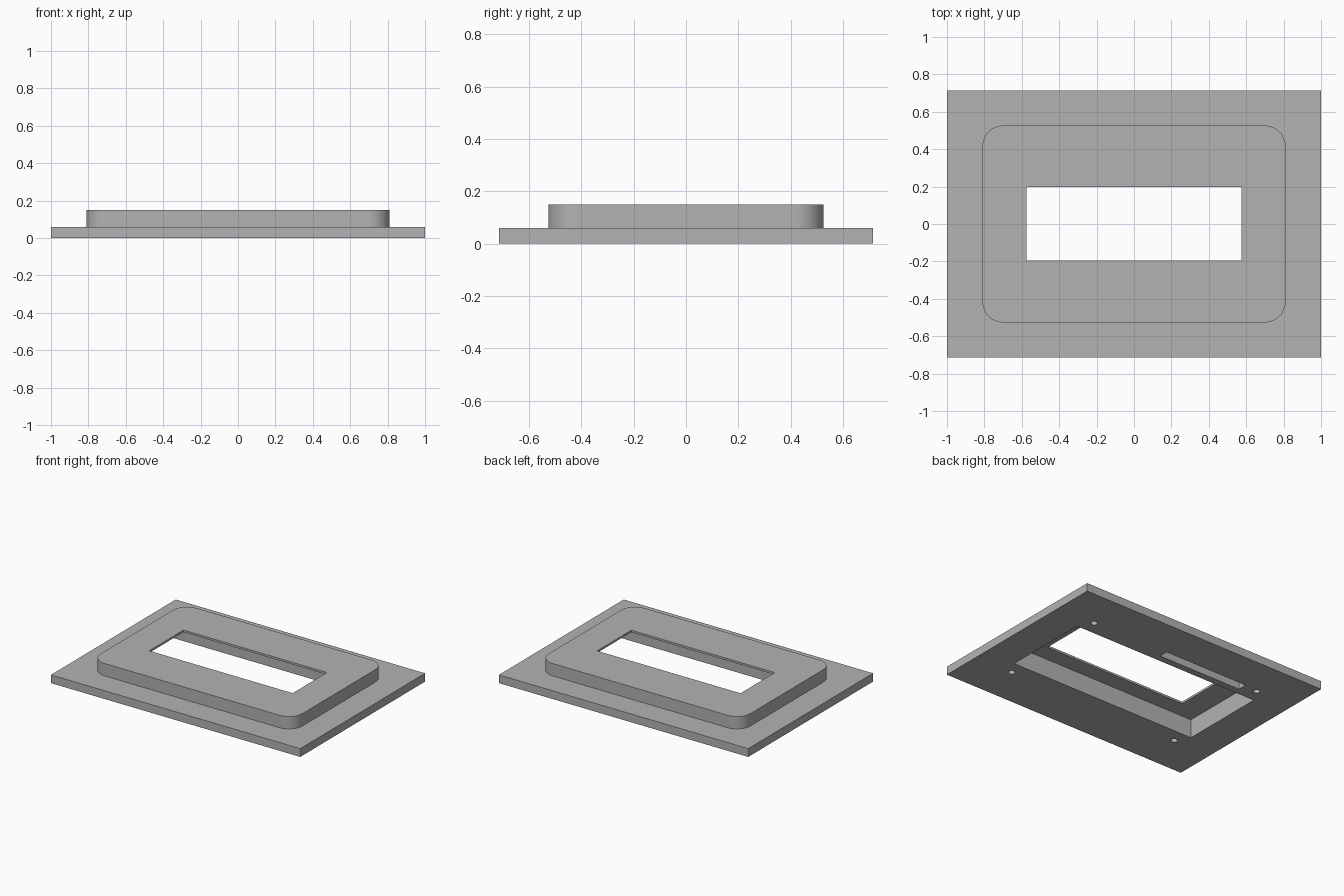
import bpy
import bmesh
from mathutils import Matrix

if "Cube" in bpy.data.objects:
    bpy.data.objects.remove(bpy.data.objects["Cube"], do_unlink=True)

grey = bpy.data.materials.new("plain grey")
grey.use_nodes = True
grey.diffuse_color = (0.45, 0.45, 0.45, 1)
grey.node_tree.nodes["Principled BSDF"].inputs["Base Color"].default_value = (0.45, 0.45, 0.45, 1)


def finish(name, bm):
    mesh = bpy.data.meshes.new(name)
    bm.to_mesh(mesh)
    bm.free()
    mesh.materials.append(grey)
    obj = bpy.data.objects.new(name, mesh)
    bpy.context.collection.objects.link(obj)
    return obj


def box(name, x, y, z, radius=0):
    """Box from (low, high) ranges, with optional rounded upright corners."""
    bm = bmesh.new()
    size = [r[1] - r[0] for r in (x, y, z)]
    centre = [(r[0] + r[1]) / 2 for r in (x, y, z)]
    bmesh.ops.create_cube(bm, size=1, matrix=Matrix.Translation(centre) @ Matrix.Diagonal((*size, 1)))
    if radius:
        upright = [e for e in bm.edges if abs(e.verts[0].co.z - e.verts[1].co.z) > 0.01]
        bmesh.ops.bevel(bm, geom=upright, offset=radius, segments=12, profile=0.5, affect='EDGES')
    return finish(name, bm)


def cylinder(name, x, y, z, radius):
    bm = bmesh.new()
    bmesh.ops.create_cone(bm, cap_ends=True, segments=24, radius1=radius, radius2=radius,
                          depth=z[1] - z[0], matrix=Matrix.Translation((x, y, (z[0] + z[1]) / 2)))
    return finish(name, bm)


def combine(target, tool, operation):
    """Apply a boolean and discard the tool."""
    tool.hide_render = True
    mod = target.modifiers.new(operation.title(), 'BOOLEAN')
    mod.operation, mod.solver, mod.object = operation, 'EXACT', tool
    bpy.context.view_layer.objects.active = target
    bpy.ops.object.modifier_apply(modifier=mod.name)
    bpy.data.objects.remove(tool, do_unlink=True)


TOP, FLANGE, CEILING = 0.15, 0.06, 0.135

# Flange with the rounded raised panel
bezel = box("display_bezel", (-1, 1), (-0.715, 0.715), (0, FLANGE))
panel = box("raised_panel", (-0.81, 0.81), (-0.526, 0.526), (0.02, TOP), radius=0.11)
combine(bezel, panel, 'UNION')

# Pocket beneath, window through the top, and side slot
combine(bezel, box("pocket_cutter", (-0.755, 0.755), (-0.32, 0.32), (-0.1, CEILING)), 'DIFFERENCE')
combine(bezel, box("window_cutter", (-0.575, 0.575), (-0.195, 0.197), (0.1, 0.2)), 'DIFFERENCE')
combine(bezel, box("slot_cutter", (-0.587, 0.087), (0.37, 0.436), (-0.1, CEILING)), 'DIFFERENCE')

# Blind screw holes
for sx in (-1, 1):
    for sy in (-1, 1):
        combine(bezel, cylinder("screw_cutter", 0.695 * sx, 0.42 * sy, (-0.1, 0.11), 0.022), 'DIFFERENCE')

# Smooth round corners, crisp edges
bpy.ops.object.select_all(action='DESELECT')
bezel.select_set(True)
bpy.context.view_layer.objects.active = bezel
bpy.ops.object.shade_smooth_by_angle()
